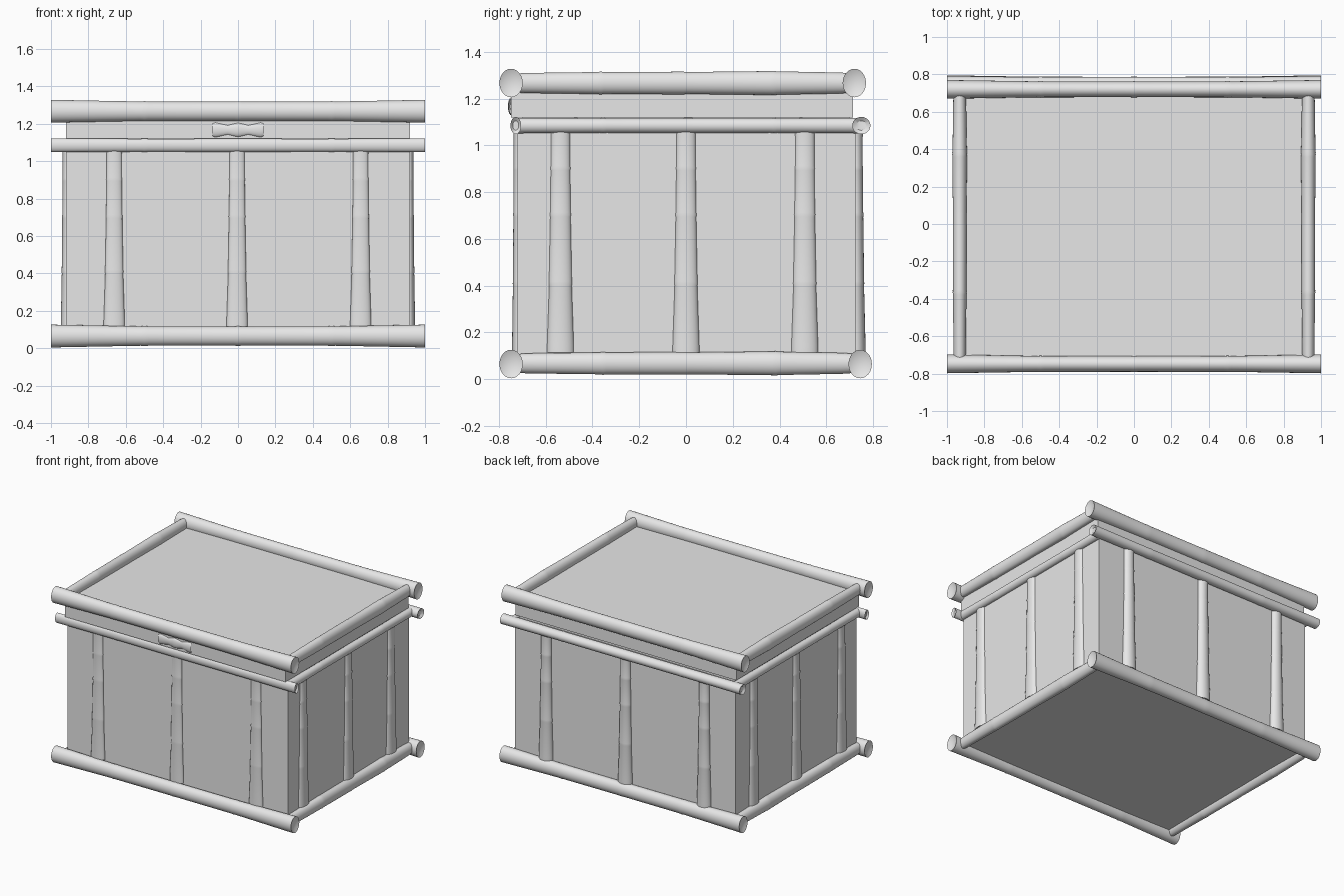
import bpy, bmesh, math
from mathutils import Vector

cube = bpy.data.objects.get("Cube")
if cube:
    bpy.data.objects.remove(cube, do_unlink=True)

GREY = (0.8, 0.8, 0.8, 1)
mat = bpy.data.materials.new("pale_grey")
mat.use_nodes = True
mat.diffuse_color = GREY
mat.node_tree.nodes["Principled BSDF"].inputs["Base Color"].default_value = GREY
SIDES = 24

# How local (across, across, along) coordinates map to each cane direction
TURN = {
    "x": lambda a, b, t: Vector((t, a, b)),
    "y": lambda a, b, t: Vector((a, t, b)),
    "z": lambda a, b, t: Vector((a, b, t)),
}


def finish(name, bm, smooth):
    bmesh.ops.recalc_face_normals(bm, faces=bm.faces)
    mesh = bpy.data.meshes.new(name)
    bm.to_mesh(mesh)
    bm.free()
    mesh.materials.append(mat)
    obj = bpy.data.objects.new(name, mesh)
    bpy.context.collection.objects.link(obj)
    if smooth:
        bpy.ops.object.select_all(action="DESELECT")
        obj.select_set(True)
        bpy.context.view_layer.objects.active = obj
        bpy.ops.object.shade_smooth_by_angle(angle=math.radians(35))
    return obj


def panel(name, low, high):
    bm = bmesh.new()
    bmesh.ops.create_cube(bm, size=1)
    low, high = Vector(low), Vector(high)
    for v in bm.verts:
        v.co = (low + high) / 2 + v.co * (high - low)
    finish(name, bm, False)


def cane(name, axis, centre, length, ra, rb, profile):
    """Oval cane; profile holds (position along, relative radius)."""
    bm = bmesh.new()
    centre = Vector(centre)
    dish = 0.012 / length
    # dished ends: the outer skin continues into a shrunken inner ring
    rows = [(profile[0][0] + dish, profile[0][1] * 0.55)] + profile
    rows += [(profile[-1][0] - dish, profile[-1][1] * 0.55)]
    rings = []
    for t, r in rows:
        ring = []
        for i in range(SIDES):
            ang = math.tau * i / SIDES
            offset = TURN[axis](ra * r * math.cos(ang), rb * r * math.sin(ang), t * length)
            ring.append(bm.verts.new(centre + offset))
        rings.append(ring)
    for low, high in zip(rings, rings[1:]):
        for i in range(SIDES):
            j = (i + 1) % SIDES
            bm.faces.new((low[i], low[j], high[j], high[i]))
    bm.faces.new(rings[0])
    bm.faces.new(rings[-1])
    finish(name, bm, True)


# Cane outlines: flared ends and soft knots
LONG = [(-0.5, 1), (-0.36, 0.91), (-0.26, 0.85), (-0.25, 0.88), (-0.24, 0.85),
        (-0.01, 0.84), (0, 0.87), (0.01, 0.84),
        (0.24, 0.85), (0.25, 0.88), (0.26, 0.85), (0.36, 0.91), (0.5, 1)]
STRAIGHT = [(-0.5, 1), (-0.26, 0.93), (-0.25, 0.97), (-0.24, 0.93), (0, 0.95),
            (0.24, 0.93), (0.25, 0.97), (0.26, 0.93), (0.5, 1)]
CROSS = [(-0.5, 0.8), (-0.48, 0.84), (-0.26, 0.92), (-0.25, 0.96), (-0.24, 0.92),
         (0, 0.95), (0.01, 0.92), (0.26, 1), (0.27, 1.02), (0.28, 0.98), (0.47, 0.88), (0.5, 0.82)]
UPRIGHT = [(-0.5, 1), (-0.47, 1), (-0.2, 0.85), (-0.19, 0.88), (-0.18, 0.86),
           (0.11, 0.77), (0.12, 0.8), (0.13, 0.77), (0.32, 0.73), (0.33, 0.76),
           (0.34, 0.72), (0.47, 0.72), (0.5, 0.74)]
GRIP = [(-0.5, 0.85), (-0.44, 1), (-0.2, 0.65), (-0.06, 0.88), (0, 0.95),
        (0.06, 0.88), (0.2, 0.65), (0.44, 1), (0.5, 0.85)]

# Box and lid
panel("chest_body", (-0.92, -0.72, 0.06), (0.92, 0.725, 1.1))
panel("chest_lid", (-0.92, -0.748, 1.12), (0.92, 0.715, 1.25))
panel("lid_seat", (-0.9, -0.7, 1.09), (0.9, 0.7, 1.13))

# Front and back rails
for side, y_low, y_mid, y_top, depth in (("front", -0.748, -0.728, -0.748, 0.023),
                                         ("back", 0.745, 0.75, 0.72, 0.039)):
    cane(side + "_bottom_rail", "x", (0, y_low, 0.065), 2, 0.05, 0.061, LONG)
    cane(side + "_middle_rail", "x", (0, y_mid, 1.085), 2, depth, 0.037, STRAIGHT)
    cane(side + "_lid_rail", "x", (0, y_top, 1.267), 2, 0.05, 0.061, LONG)

# Side rails
for side, s in (("left", 1), ("right", -1)):
    cane(side + "_bottom_rail", "y", (s * 0.932, 0, 0.068), 1.42, 0.039, 0.051, CROSS)
    cane(side + "_middle_rail", "y", (s * 0.925, 0.01, 1.085), 1.46, 0.03, 0.033, STRAIGHT)
    cane(side + "_lid_rail", "y", (s * 0.932, -0.01, 1.267), 1.42, 0.039, 0.051, CROSS)

# Upright canes on all four walls
for i, x in enumerate((-0.662, -0.005, 0.656)):
    cane(f"front_upright_{i + 1}", "z", (x, -0.72, 0.59), 0.95, 0.056, 0.024, UPRIGHT)
    cane(f"back_upright_{i + 1}", "z", (x, 0.725, 0.59), 0.95, 0.056, 0.043, UPRIGHT)
for side, s in (("left", 1), ("right", -1)):
    for i, y in enumerate((-0.537, 0, 0.508)):
        cane(f"{side}_upright_{i + 1}", "z", (s * 0.915, y, 0.59), 0.95, 0.032, 0.058, UPRIGHT)

# Lid handle
cane("lid_handle", "x", (0, -0.744, 1.167), 0.275, 0.018, 0.04, GRIP)
